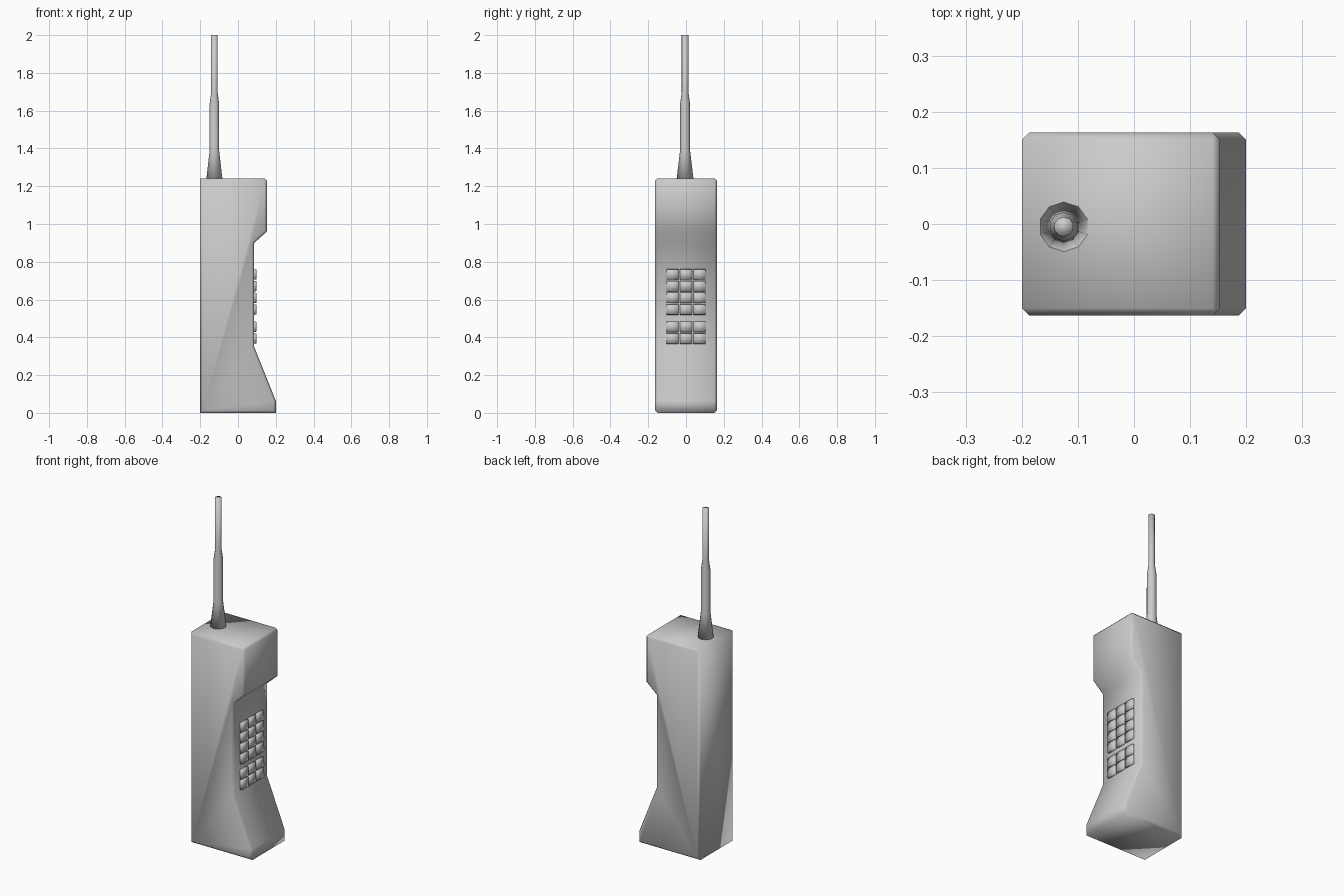
import bpy, bmesh, math

if "Cube" in bpy.data.objects:
    bpy.data.objects.remove(bpy.data.objects["Cube"])


def finish(bm, name, smooth=True):
    bmesh.ops.recalc_face_normals(bm, faces=bm.faces)
    mesh = bpy.data.meshes.new(name)
    bm.to_mesh(mesh)
    bm.free()
    for p in mesh.polygons:
        p.use_smooth = smooth
    obj = bpy.data.objects.new(name, mesh)
    bpy.context.collection.objects.link(obj)
    return obj


# Handset body: side profile extruded across y, with chamfered side edges
profile = [(-0.2, 0), (0.2, 0), (0.2, 0.065), (0.086, 0.35), (0.086, 0.9),
           (0.153, 0.96), (0.153, 1.242), (-0.2, 1.242)]
half = 0.163
bm = bmesh.new()
face = bm.faces.new([bm.verts.new((x, -half, z)) for x, z in profile])
ext = bmesh.ops.extrude_face_region(bm, geom=[face])
bmesh.ops.translate(bm, vec=(0, 2 * half, 0),
                    verts=[v for v in ext["geom"] if isinstance(v, bmesh.types.BMVert)])


def to_chamfer(e):
    a, b = e.verts
    side_edge = abs(a.co.y - b.co.y) < 1e-5
    top_front = all(v.co.x > 0.1 and v.co.z > 1.2 for v in e.verts)
    return side_edge or top_front


bmesh.ops.bevel(bm, geom=[e for e in bm.edges if to_chamfer(e)], offset=0.013,
                segments=1, profile=0.5, affect='EDGES')
finish(bm, "handset_body")

# Antenna: stacked ten-sided rings
bm = bmesh.new()
sides = 10
rings = []
for z, r in [(1.235, 0.045), (1.385, 0.027), (1.64, 0.026), (1.70, 0.0175), (2.0, 0.0175)]:
    ring = []
    for i in range(sides):
        a = math.pi / 2 + 2 * math.pi * i / sides
        ring.append(bm.verts.new((-0.125 + r * math.cos(a), -0.005 + r * math.sin(a), z)))
    rings.append(ring)
for lo, hi in zip(rings, rings[1:]):
    for i in range(sides):
        j = (i + 1) % sides
        bm.faces.new((lo[i], lo[j], hi[j], hi[i]))
bm.faces.new(rings[0])
bm.faces.new(rings[-1])
finish(bm, "antenna")

# Keypad: three columns, four rows plus two lower rows, slightly tapered keys
row_heights = [0.733, 0.671, 0.609, 0.547, 0.456, 0.394]
for r, z in enumerate(row_heights):
    for c in range(3):
        bm = bmesh.new()
        bmesh.ops.create_cube(bm, size=1)
        for v in bm.verts:
            taper = 0.9 if v.co.x > 0 else 1.0
            v.co = (0.098 if v.co.x > 0 else 0.08,
                    (c - 1) * 0.0715 + v.co.y * 0.067 * taper,
                    z + v.co.z * 0.058 * taper)
        finish(bm, f"key_{r + 1}_{c + 1}")
